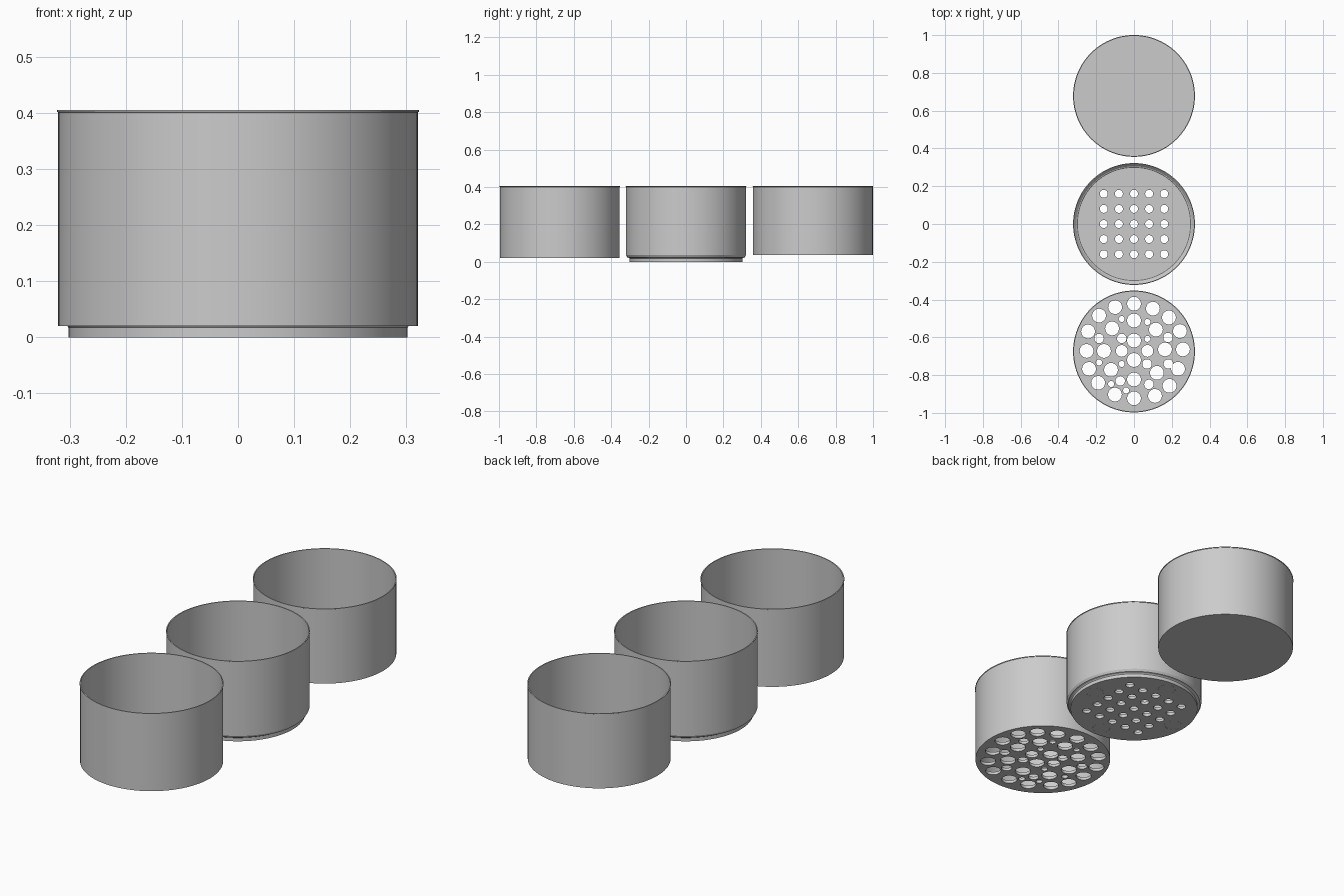
import bpy, bmesh, math

if "Cube" in bpy.data.objects:
    bpy.data.objects.remove(bpy.data.objects["Cube"])

SEG = 96
TOP = 0.405


def ring(bm, x, y, z, r, n):
    return [bm.verts.new((x + r * math.cos(2 * math.pi * i / n),
                          y + r * math.sin(2 * math.pi * i / n), z)) for i in range(n)]


def skin(bm, rings):
    """Bridge consecutive rings and close both ends with a flat disc."""
    n = len(rings[0])
    for a, b in zip(rings, rings[1:]):
        for i in range(n):
            j = (i + 1) % n
            bm.faces.new((a[i], a[j], b[j], b[i]))
    bm.faces.new(rings[0])
    bm.faces.new(rings[-1])


def finish(name, bm):
    bmesh.ops.recalc_face_normals(bm, faces=bm.faces[:])
    mesh = bpy.data.meshes.new(name)
    bm.to_mesh(mesh)
    bm.free()
    obj = bpy.data.objects.new(name, mesh)
    bpy.context.collection.objects.link(obj)
    return obj


def lathe(name, profile):
    bm = bmesh.new()
    skin(bm, [ring(bm, 0, 0, z, r, SEG) for r, z in profile])
    return finish(name, bm)


def discs(name, centres, r, z0, z1):
    bm = bmesh.new()
    for x, y in centres:
        skin(bm, [ring(bm, x, y, z, r, 32) for z in (z0, z1)])
    return finish(name, bm)


def cut(obj, centres, r, z0, z1):
    """Cut round holes of one radius between two heights."""
    cutter = discs("hole_cutter", centres, r, z0, z1)
    cutter.hide_render = True
    mod = obj.modifiers.new("holes", 'BOOLEAN')
    mod.operation = 'DIFFERENCE'
    mod.solver = 'EXACT'
    mod.object = cutter
    bpy.context.view_layer.update()
    bpy.context.view_layer.objects.active = obj
    bpy.ops.object.modifier_apply(modifier=mod.name)
    bpy.data.objects.remove(cutter)


def smooth(obj):
    bpy.ops.object.select_all(action='DESELECT')
    obj.select_set(True)
    bpy.context.view_layer.objects.active = obj
    bpy.ops.object.shade_smooth_by_angle(angle=math.radians(30))


# Thin wall with a tiny lip, shared by all cups
def wall(inner_z):
    return [(0.3205, 0.401), (0.3225, 0.402), (0.3225, TOP), (0.3175, TOP), (0.3175, inner_z)]


# Back cup: solid floor
back = lathe("plain_cup", [(0.3205, 0.035)] + wall(0.040))
back.location.y = 0.678

# Middle cup: stepped foot, square grid of holes, four inlaid discs underneath
middle = lathe("grid_sieve_cup",
               [(0.302, 0.0), (0.302, 0.02), (0.314, 0.024), (0.3205, 0.035)]
               + wall(0.035) + [(0.300, 0.015)])
cut(middle, [(0.08 * i, 0.08 * j) for i in range(-2, 3) for j in range(-2, 3)], 0.021, -0.02, 0.03)
pads = [(0.243, 0), (-0.243, 0), (0, 0.243), (0, -0.243)]
cut(middle, pads, 0.041, -0.02, 0.003)
inlay = discs("inlaid_discs", pads, 0.0405, 0.0, 0.003)

# Front cup: rings of large holes plus scattered smaller ones
front = lathe("round_sieve_cup", [(0.3205, 0.02)] + wall(0.035))
large = [(0, 0.253), (0.1, 0.227), (0.185, 0.18), (0.243, 0.108), (0.259, 0.011), (0.233, -0.092),
         (0.188, -0.182), (0.111, -0.235), (0, -0.248), (-0.101, -0.228), (-0.19, -0.166),
         (-0.238, -0.092), (-0.251, 0.003), (-0.243, 0.106), (-0.185, 0.19), (-0.1, 0.235),
         (0, 0.164), (0.116, 0.116), (0.164, 0.011), (0.121, -0.113), (0, -0.148),
         (-0.122, -0.097), (-0.159, 0.003), (-0.116, 0.122), (0, 0.058), (0, -0.045)]
medium = [(0.071, 0.003), (-0.065, 0.003)]
small = [(-0.065, 0.069), (-0.185, 0.069), (0.18, 0.074), (0.069, -0.066), (0.182, -0.066),
         (-0.073, -0.156), (0.079, -0.174)]
tiny = [(-0.065, 0.172), (0.071, 0.156), (0.071, 0.067), (-0.065, -0.066), (-0.185, -0.058),
        (-0.121, -0.172), (-0.042, -0.206)]
for centres, r in ((large, 0.0365), (medium, 0.031), (small, 0.025), (tiny, 0.016)):
    cut(front, centres, r, 0.0, 0.06)
front.location.y = -0.675

for cup in (back, middle, front):
    smooth(cup)
